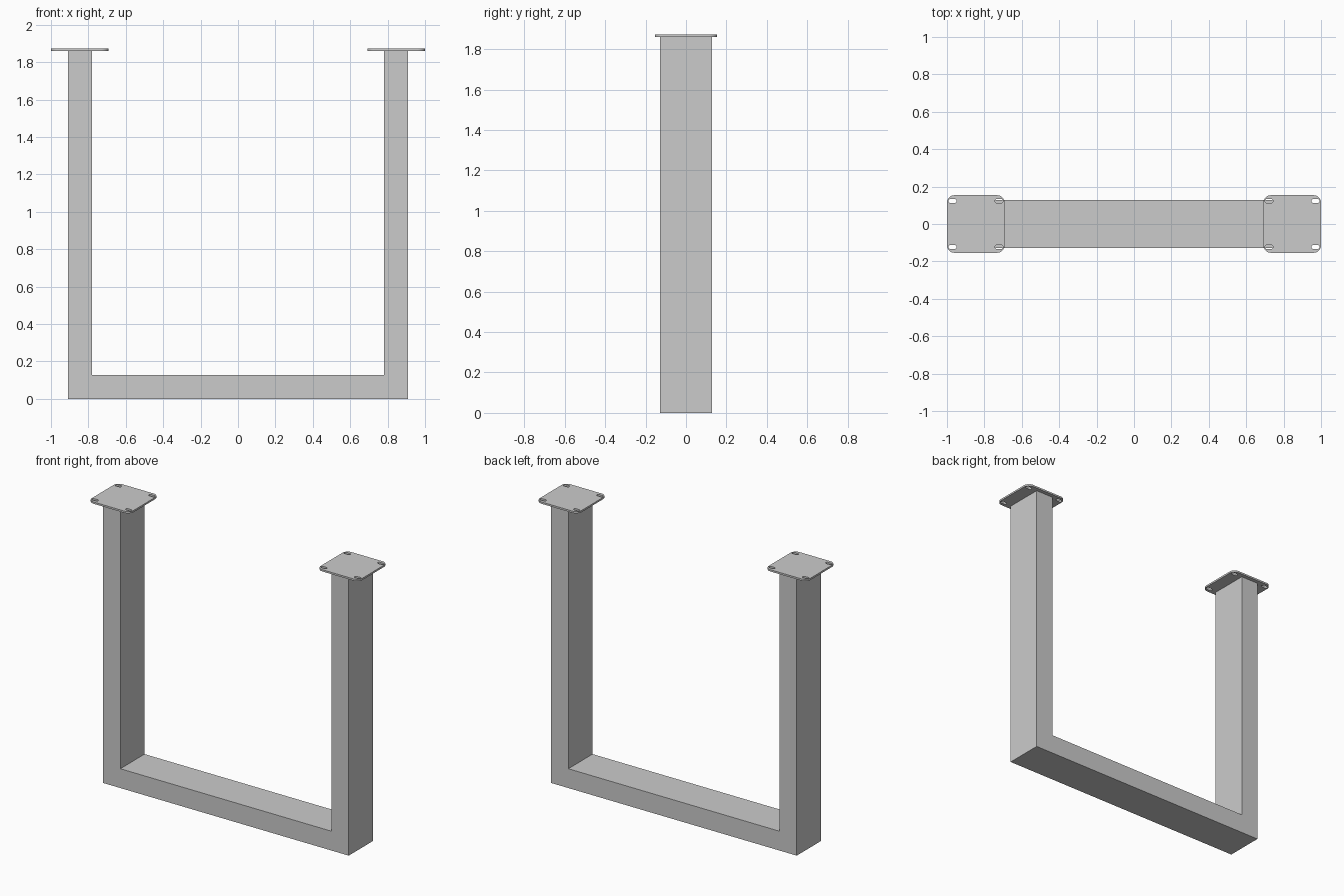
import bpy, bmesh
from math import cos, sin, pi

if "Cube" in bpy.data.objects:
    bpy.data.objects.remove(bpy.data.objects["Cube"])

LEG_X, PLATE_HALF = 0.846, 0.154
PLATE_BOTTOM, PLATE_TOP = 1.861, 1.873


def rounded_rect(cx, cy, hx, hy, r, steps=8):
    """Outline of a rectangle with rounded corners, counter-clockwise."""
    pts = []
    for k, (sx, sy) in enumerate([(1, 1), (-1, 1), (-1, -1), (1, -1)]):
        for i in range(steps + 1):
            a = k * pi / 2 + i / steps * pi / 2
            pts.append((cx + sx * (hx - r) + r * cos(a),
                        cy + sy * (hy - r) + r * sin(a)))
    return pts


def extruded_outlines(name, outlines, thickness, location):
    """Flat plate from an outer outline and hole outlines."""
    curve = bpy.data.curves.new(name, 'CURVE')
    curve.dimensions = '2D'
    curve.fill_mode = 'BOTH'
    curve.extrude = thickness / 2
    for pts in outlines:
        spline = curve.splines.new('POLY')
        spline.points.add(len(pts) - 1)
        for p, (x, y) in zip(spline.points, pts):
            p.co = (x, y, 0, 1)
        spline.use_cyclic_u = True
    obj = bpy.data.objects.new(name, curve)
    obj.location = location
    bpy.context.collection.objects.link(obj)
    bpy.ops.object.select_all(action='DESELECT')
    obj.select_set(True)
    bpy.context.view_layer.objects.active = obj
    bpy.ops.object.convert(target='MESH')
    obj = bpy.context.object
    # Join the caps to the rim
    bm = bmesh.new()
    bm.from_mesh(obj.data)
    bmesh.ops.remove_doubles(bm, verts=bm.verts, dist=0.0002)
    bmesh.ops.recalc_face_normals(bm, faces=bm.faces)
    bm.to_mesh(obj.data)
    bm.free()
    return obj


# U-shaped frame of flat rectangular tube: profile in xz, extruded along y
xo, xi, floor, half_y = 0.908, 0.78, 0.129, 0.128
profile = [(-xo, 0), (xo, 0), (xo, PLATE_BOTTOM), (xi, PLATE_BOTTOM),
           (xi, floor), (-xi, floor), (-xi, PLATE_BOTTOM), (-xo, PLATE_BOTTOM)]
bm = bmesh.new()
face = bm.faces.new([bm.verts.new((x, -half_y, z)) for x, z in profile])
ext = bmesh.ops.extrude_face_region(bm, geom=[face])
moved = [v for v in ext['geom'] if isinstance(v, bmesh.types.BMVert)]
bmesh.ops.translate(bm, verts=moved, vec=(0, 2 * half_y, 0))
bmesh.ops.recalc_face_normals(bm, faces=bm.faces)
mesh = bpy.data.meshes.new("u_frame")
bm.to_mesh(mesh)
bm.free()
bpy.context.collection.objects.link(bpy.data.objects.new("u_frame", mesh))

# Mounting plates with four slotted screw holes each
outlines = [rounded_rect(0, 0, PLATE_HALF, PLATE_HALF, 0.04)]
for sx in (-1, 1):
    for sy in (-1, 1):
        outlines.append(rounded_rect(sx * 0.124, sy * 0.123, 0.022, 0.0105, 0.0104))
for side, sx in (("left", -1), ("right", 1)):
    extruded_outlines(side + "_mounting_plate", outlines, PLATE_TOP - PLATE_BOTTOM,
                      (sx * LEG_X, 0, (PLATE_TOP + PLATE_BOTTOM) / 2))
